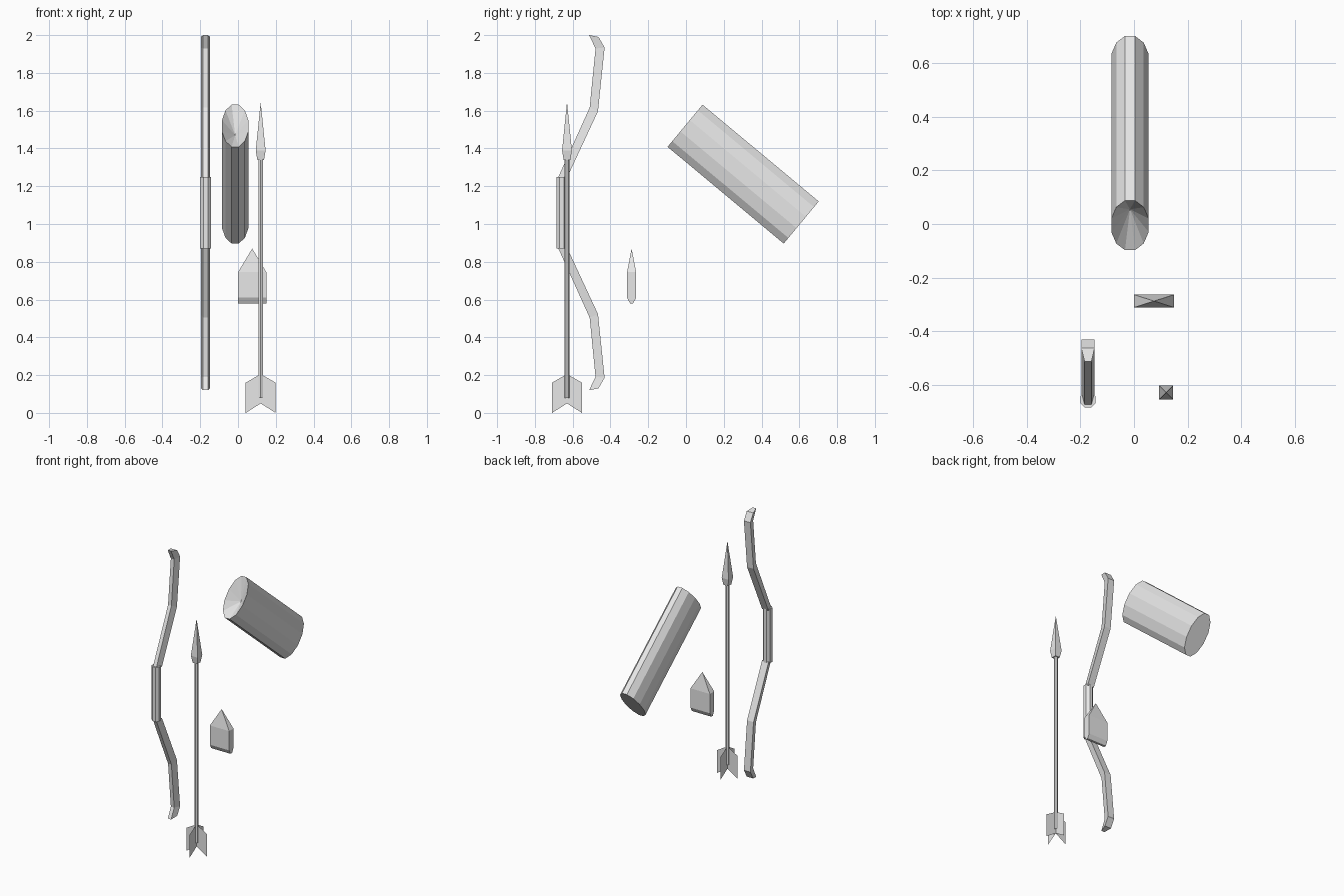
import bpy, bmesh
from math import sin, cos, pi
from mathutils import Vector

cube = bpy.data.objects.get("Cube")
if cube:
    bpy.data.objects.remove(cube)

grey = bpy.data.materials.new("light grey")
grey.use_nodes = True
grey.diffuse_color = (0.8, 0.8, 0.8, 1)
for node in grey.node_tree.nodes:
    if node.type == 'BSDF_PRINCIPLED':
        node.inputs["Base Color"].default_value = grey.diffuse_color


def finish(name, bm, closed=True):
    if closed:
        bmesh.ops.recalc_face_normals(bm, faces=bm.faces)
    mesh = bpy.data.meshes.new(name)
    bm.to_mesh(mesh)
    bm.free()
    mesh.materials.append(grey)
    obj = bpy.data.objects.new(name, mesh)
    bpy.context.collection.objects.link(obj)
    return obj


def loft(name, rings, start_tip=None, end_tip=None):
    """Skin equal rings of points; close each end flat or to a tip point."""
    bm = bmesh.new()
    rows = [[bm.verts.new(p) for p in ring] for ring in rings]
    n = len(rows[0])
    for a, b in zip(rows, rows[1:]):
        for i in range(n):
            j = (i + 1) % n
            bm.faces.new((a[i], a[j], b[j], b[i]))
    for row, tip in ((rows[0], start_tip), (rows[-1], end_tip)):
        if tip is None:
            bm.faces.new(row)
        else:
            v = bm.verts.new(tip)
            for i in range(n):
                bm.faces.new((row[i], row[(i + 1) % n], v))
    return finish(name, bm)


def ring(x, y, z, r, sides):
    return [(x + r * cos((i + .5) * 2 * pi / sides),
             y + r * sin((i + .5) * 2 * pi / sides), z) for i in range(sides)]


def box_ring(x, y, z, hx, hy):
    return [(x - hx, y - hy, z), (x + hx, y - hy, z),
            (x + hx, y + hy, z), (x - hx, y + hy, z)]


# Bow: limbs taper from a wide back face to a narrow front face
BOW_X, BOW_MID = -0.172, 1.06
front_line = [(-0.68, 1.24), (-0.51, 1.616), (-0.479, 1.929), (-0.513, 2.0)]
back_line = [(-0.632, 1.24), (-0.466, 1.597), (-0.431, 1.934), (-0.463, 1.99)]
for name, flip in (("upper_limb", 1), ("lower_limb", -1)):
    rings = []
    for (fy, fz), (by, bz) in zip(front_line, back_line):
        fz, bz = (BOW_MID + flip * (z - BOW_MID) for z in (fz, bz))
        rings.append([(BOW_X - .013, fy, fz), (BOW_X + .013, fy, fz),
                      (BOW_X + .025, by, bz), (BOW_X - .025, by, bz)])
    loft(name, rings)
loft("bow_grip", [ring(BOW_X, -0.657, z, 0.031, 8) for z in (0.87, 1.25)])

# Quiver: flattened tube, tilted, with a dished mouth
mouth, base = Vector((-0.015, -0.005, 1.52)), Vector((-0.015, 0.61, 1.008))
axis = (base - mouth).normalized()
side = Vector((1, 0, 0))
up = side.cross(axis)


def oval(centre):
    out = []
    for i in range(12):
        a = (i + .5) * pi / 6
        out.append(centre + (side * .07 * cos(a) + up * .145 * sin(a)) / cos(pi / 12))
    return out


loft("quiver", [oval(mouth), oval(base)], start_tip=mouth + axis * 0.078)

# Arrow: shaft, pointed head and two crossed feather sheets
AX, AY = 0.12, -0.63
loft("arrow_shaft", [ring(AX, AY, z, 0.013, 6) for z in (0.08, 1.345)])
loft("arrow_head", [box_ring(AX, AY, 1.34, .018, .018),
                    box_ring(AX, AY, 1.39, .026, .026)], end_tip=(AX, AY, 1.645))
feather = [(0, 0.05), (0.079, 0), (0.079, 0.16), (0.01, 0.2), (0, 0.2)]
for name, dx, dy in (("feathers_across", 1, 0), ("feathers_along", 0, 1)):
    bm = bmesh.new()
    for s in (1, -1):
        pts = [bm.verts.new((AX + dx * s * d, AY + dy * s * d, z)) for d, z in feather]
        bm.faces.new(pts if s > 0 else pts[::-1])
    finish(name, bm, closed=False)

# Loose pointed block with a bevelled foot
PX, PY = 0.075, -0.288
loft("pointed_block", [box_ring(PX, PY, 0.58, .075, .008),
                       box_ring(PX, PY, 0.61, .075, .024),
                       box_ring(PX, PY, 0.745, .075, .024)], end_tip=(PX, PY, 0.87))
